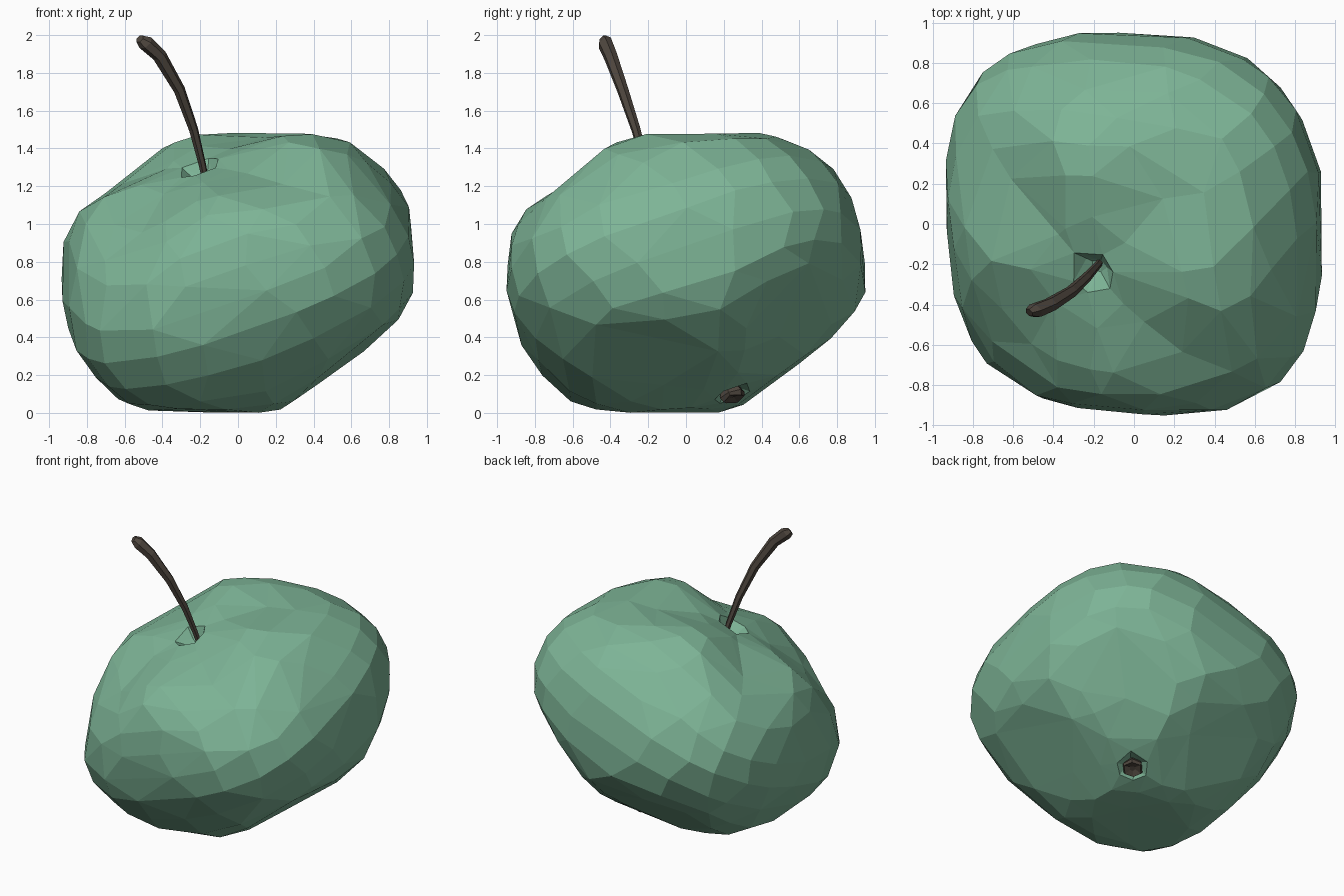
import bpy, bmesh, math, random
from mathutils import Vector, Matrix

random.seed(4)
cube = bpy.data.objects.get("Cube")
if cube:
    bpy.data.objects.remove(cube, do_unlink=True)


def material(name, rgb):
    m = bpy.data.materials.new(name)
    m.use_nodes = True
    m.diffuse_color = (*rgb, 1)
    m.node_tree.nodes["Principled BSDF"].inputs["Base Color"].default_value = (*rgb, 1)
    return m


green = material("apple green", (0.205, 0.455, 0.305))
brown = material("stem brown", (0.075, 0.06, 0.047))

# Leaning frame of the fruit: core axis, uphill direction, level sideways direction
centre = Vector((0, 0, 0.72))
axis = Vector((-0.31, -0.35, 0.885)).normalized()
side = Vector((-1, 1, 0)).normalized()
uphill = side.cross(axis).normalized()
if uphill.z < 0:
    uphill = -uphill


def place(u, v, h):
    return centre + uphill * u + side * v + axis * h


def loft(name, rings, mat):
    """Skin a list of closed rings of points and cap both ends."""
    bm = bmesh.new()
    loops = [[bm.verts.new(p) for p in ring] for ring in rings]
    n = len(loops[0])
    for a, b in zip(loops, loops[1:]):
        for i in range(n):
            j = (i + 1) % n
            bm.faces.new((a[i], a[j], b[j], b[i]))
    bm.faces.new(loops[0])
    bm.faces.new(loops[-1])
    bmesh.ops.recalc_face_normals(bm, faces=bm.faces)
    mesh = bpy.data.meshes.new(name)
    bm.to_mesh(mesh)
    bm.free()
    mesh.materials.append(mat)
    obj = bpy.data.objects.new(name, mesh)
    bpy.context.collection.objects.link(obj)
    return obj


# Fruit: squarish lobed profile from blossom end to stem pit,
# skewed on its uphill half and a little tighter on its downhill half
profile = [(0.04, -0.66), (0.1, -0.7), (0.22, -0.68), (0.4, -0.62), (0.6, -0.52),
           (0.76, -0.43), (0.88, -0.32), (0.97, -0.15), (1.02, 0.04), (1.0, 0.2),
           (0.94, 0.34), (0.86, 0.46), (0.74, 0.56), (0.58, 0.62), (0.4, 0.65),
           (0.24, 0.665), (0.12, 0.665), (0.07, 0.61), (0.03, 0.58)]
SEGMENTS = 28
rings = []
for r, h in profile:
    ring = []
    for k in range(SEGMENTS):
        t = math.tau * (k + random.uniform(-0.25, 0.25)) / SEGMENTS
        lobe = math.cos(4 * t)
        outer = min(1, r / 0.7)
        up = max(0, math.cos(t)) ** 0.5
        down = max(0, -math.cos(t)) ** 0.5
        skew = 0.18 * h * outer * up
        square = (0.045 + 0.015 * down) * lobe * outer
        rr = r * (1 - 0.035 * down) * (1 + square + random.uniform(-0.006, 0.006))
        dip = math.copysign(0.055, h) * lobe * math.sin(math.pi * min(1, r * r))
        ring.append(place(rr * math.cos(t) - skew, rr * math.sin(t), h - dip))
    rings.append(ring)
fruit = loft("fruit", rings, green)
decimate = fruit.modifiers.new("facets", "DECIMATE")
decimate.ratio = 0.38

# Stem: six-sided curved stalk that thickens toward a blunt tip
path = [(-0.165, -0.185, 1.2, 0.018), (-0.19, -0.215, 1.32, 0.02),
        (-0.235, -0.265, 1.5, 0.025), (-0.31, -0.335, 1.71, 0.031),
        (-0.415, -0.4, 1.89, 0.038), (-0.49, -0.43, 1.96, 0.042),
        (-0.52, -0.44, 1.98, 0.024)]
points = [Vector(p[:3]) for p in path]
rings = []
for i, p in enumerate(points):
    way = (points[min(i + 1, len(points) - 1)] - points[max(i - 1, 0)]).normalized()
    across = way.cross(side).normalized()
    rings.append([p + path[i][3] * (side * math.cos(a) + across * math.sin(a))
                  for a in (math.tau * k / 6 for k in range(6))])
loft("stem", rings, brown)

# Blossom end: small crumpled brown button
rings = []
for r, h in ((0.045, -0.64), (0.07, -0.7), (0.06, -0.725), (0.02, -0.71)):
    rings.append([place(r * math.cos(a), r * math.sin(a), h + random.uniform(-0.008, 0.008))
                  for a in (math.tau * k / 6 for k in range(6))])
blossom = loft("blossom_end", rings, brown)

# Settle the fruit on the ground
low = min(v.co.z for v in fruit.data.vertices)
for obj in (fruit, blossom):
    obj.data.transform(Matrix.Translation((0, 0, -low)))
